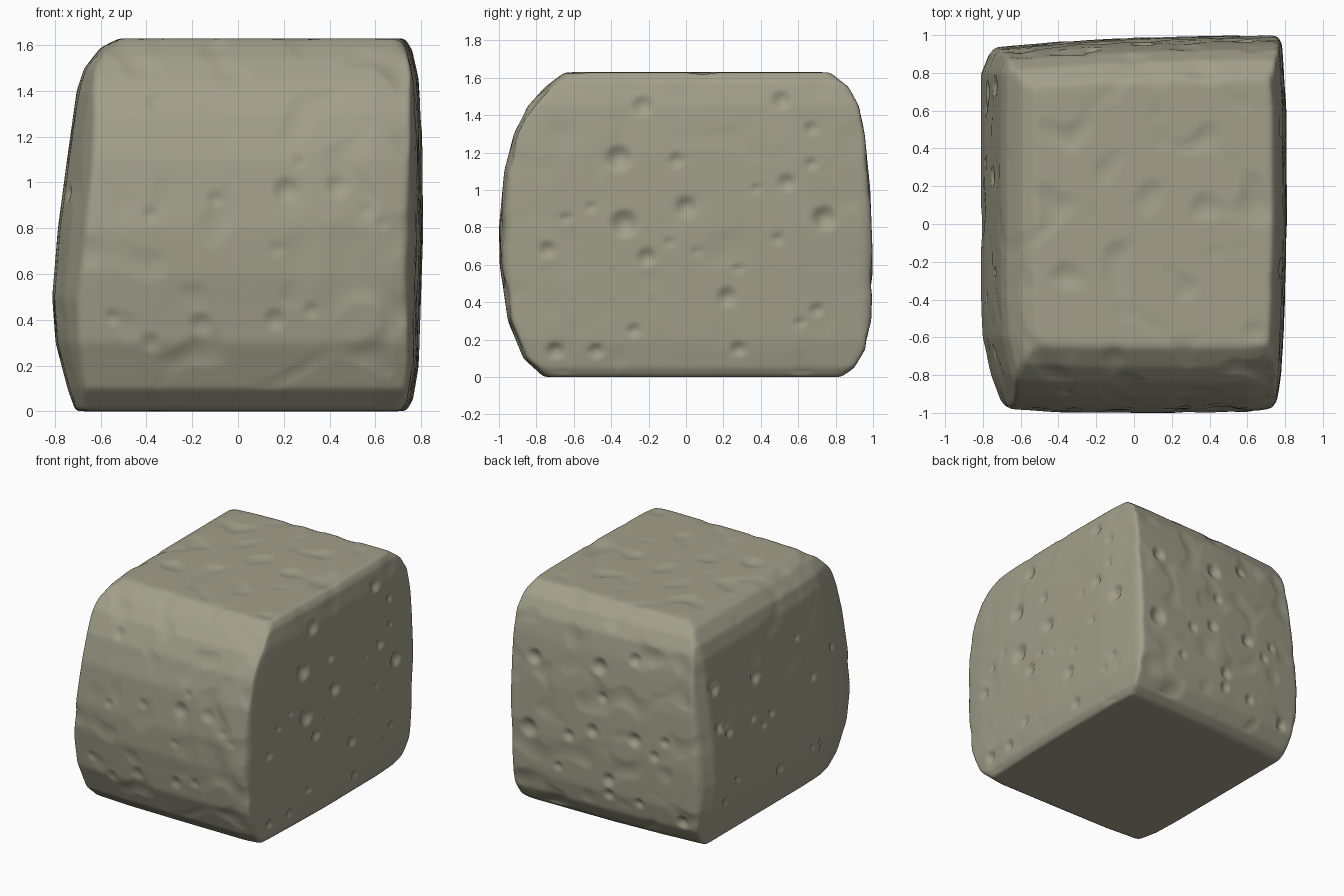
import bpy, bmesh, math, random
from mathutils import Vector, noise

if "Cube" in bpy.data.objects:
    bpy.data.objects.remove(bpy.data.objects["Cube"])

random.seed(4)
N = 100            # grid cells per face
H = 1.63           # height

# outline profiles: (height, limit) for each side, read from the front and side views
LEFT = [(0, -.71), (.1, -.745), (.3, -.797), (.5, -.812), (.8, -.787), (1.1, -.747), (1.4, -.705), (1.5, -.672), (1.59, -.60), (1.63, -.52)]
RIGHT = [(0, .735), (.05, .765), (.2, .79), (.8, .81), (1.2, .805), (1.45, .79), (1.58, .762), (1.63, .73)]
FRONT = [(0, -.76), (.1, -.87), (.3, -.952), (.6, -.996), (.8, -1.0), (1.1, -.972), (1.3, -.92), (1.45, -.845), (1.55, -.755), (1.63, -.65)]
BACK = [(0, .83), (.05, .9), (.15, .96), (.3, .99), (.6, 1.0), (1.0, .985), (1.3, .955), (1.45, .925), (1.55, .87), (1.63, .77)]
# insets of each side near the vertical corners, from the top view
LEFT_IN = [(-1, .13), (-.8, .055), (-.6, .01), (-.4, 0), (.8, 0), (.9, .04), (.95, .09)]
RIGHT_IN = [(-1, .09), (-.93, .05), (-.75, .025), (-.4, .01), (0, 0), (.6, .003), (.95, .025), (1, .05)]
FRONT_IN = [(-.75, .05), (-.65, .02), (-.4, .003), (0, 0), (.6, 0), (.72, .02)]
BACK_IN = [(-.75, .065), (-.4, .035), (0, .012), (.6, 0), (.75, 0)]


def interp(pts, v):
    if v <= pts[0][0]:
        return pts[0][1]
    for (a, p), (b, q) in zip(pts, pts[1:]):
        if v <= b:
            return p + (q - p) * (v - a) / (b - a)
    return pts[-1][1]


def outside(x, y, z):
    """Positive outside the block, negative inside."""
    fx = (x - interp(RIGHT, z) + interp(RIGHT_IN, y)) if x > 0 else (interp(LEFT, z) + interp(LEFT_IN, y) - x)
    fy = (y - interp(BACK, z) + interp(BACK_IN, x)) if y > 0 else (interp(FRONT, z) + interp(FRONT_IN, x) - y)
    return max(fx, fy, z - H, -z)


def surface_point(d):
    """Find the surface along a ray from the block centre."""
    zc = H / 2
    f = lambda t: outside(d.x * t, d.y * t, zc + d.z * t)
    a, b = .5, 1.25
    fa, fb = f(a), f(b)
    for _ in range(8):
        t = (a * fb - b * fa) / (fb - fa)
        ft = f(t)
        if abs(ft) < .0005:
            break
        if ft > 0:
            b, fb = t, ft
            fa *= .6
        else:
            a, fa = t, ft
            fb *= .6
    return Vector((d.x * t, d.y * t, zc + d.z * t))


# pits per side: (horizontal position, height, radius)
RIGHT_PITS = [(-.23, 1.45, .06), (-.36, 1.17, .075), (-.05, 1.16, .045), (.51, 1.48, .055), (.67, 1.33, .04),
              (.67, 1.14, .035), (.0, .91, .06), (-.33, .82, .08), (-.21, .64, .055), (.54, 1.04, .05),
              (.74, .85, .07), (.38, 1.01, .03), (.49, .74, .035), (.22, .43, .055), (.7, .36, .04),
              (.61, .29, .03), (-.7, .14, .05), (-.48, .14, .045), (-.74, .68, .05), (-.64, .85, .035),
              (-.09, .72, .03), (.06, .67, .028), (.28, .58, .03), (-.51, .91, .03), (-.28, .25, .04), (.28, .15, .045)]
FRONT_PITS = [(.21, .97, .06), (.43, .98, .055), (.27, 1.09, .035), (-.1, .93, .04), (-.38, .86, .04),
              (-.16, .38, .055), (.16, .40, .05), (.32, .44, .04), (-.38, .3, .045), (-.55, .41, .035),
              (.56, .88, .035), (-.36, 1.35, .045), (.63, .82, .03), (.17, .71, .035)]
BACK_PITS = [(.58, 1.15, .06), (.05, 1.21, .065), (-.22, 1.32, .05), (.61, .62, .075), (.28, .65, .045),
             (.09, .73, .05), (-.25, .74, .055), (-.41, .66, .04), (-.49, .78, .04), (-.04, .39, .05),
             (-.04, .28, .045), (-.28, .27, .04), (-.61, .2, .05), (.02, .99, .04), (.37, .39, .035)]
LEFT_PITS = [(random.uniform(-.75, .85), random.uniform(.2, 1.4), random.uniform(.03, .06)) for _ in range(18)]


def pit_depth(pits, u, v):
    depth = 0
    for pu, pv, r in pits:
        q2 = ((u - pu) ** 2 + (v - pv) ** 2) / (r * r)
        if q2 < 1:
            depth = max(depth, .42 * r * (1 - q2) ** 1.3)
    return depth


# dense six-sided grid shaped to the block
bm = bmesh.new()
half = Vector((.8, 1.0, H / 2))
for axis in range(3):
    for sign in (-1, 1):
        grid = []
        for i in range(N + 1):
            row = []
            for j in range(N + 1):
                d = Vector((0, 0, 0))
                d[axis] = sign
                d[(axis + 1) % 3] = 2 * i / N - 1
                d[(axis + 2) % 3] = 2 * j / N - 1
                row.append(bm.verts.new(surface_point(d * half)))
            grid.append(row)
        for i in range(N):
            for j in range(N):
                q = [grid[i][j], grid[i + 1][j], grid[i + 1][j + 1], grid[i][j + 1]]
                bm.faces.new(q if sign > 0 else q[::-1])
bmesh.ops.remove_doubles(bm, verts=bm.verts, dist=.0008)

# soften the worn edges
for _ in range(4):
    bmesh.ops.smooth_vert(bm, verts=bm.verts, factor=.5, use_axis_x=True, use_axis_y=True, use_axis_z=True)
bm.normal_update()

# carve pits and shallow dents
moves = []
for v in bm.verts:
    p, n = v.co, v.normal
    depth = 0
    if n.x > .75:
        depth = pit_depth(RIGHT_PITS, p.y, p.z)
    elif n.x < -.75:
        depth = pit_depth(LEFT_PITS, p.y, p.z)
    elif n.y < -.75:
        depth = .6 * pit_depth(FRONT_PITS, p.x, p.z)
    elif n.y > .75:
        depth = pit_depth(BACK_PITS, p.x, p.z)
    if n.z > -.6:
        dent = noise.noise(p * 5.5 + Vector((3, 7, 1)))
        fade = 1 - max(0, min(1, (abs(n.x) - .6) / .3)) * .6
        depth += max(0, dent - .12) * .026 * fade
    moves.append((v, n * depth))
for v, m in moves:
    v.co -= m

mesh = bpy.data.meshes.new("stone_block")
bm.to_mesh(mesh)
bm.free()
block = bpy.data.objects.new("stone_block", mesh)
bpy.context.collection.objects.link(block)

# single stone colour
stone = bpy.data.materials.new("grey beige stone")
stone.diffuse_color = (.36, .345, .255, 1)
stone.use_nodes = True
stone.node_tree.nodes["Principled BSDF"].inputs["Base Color"].default_value = stone.diffuse_color
mesh.materials.append(stone)
for f in mesh.polygons:
    f.use_smooth = True
